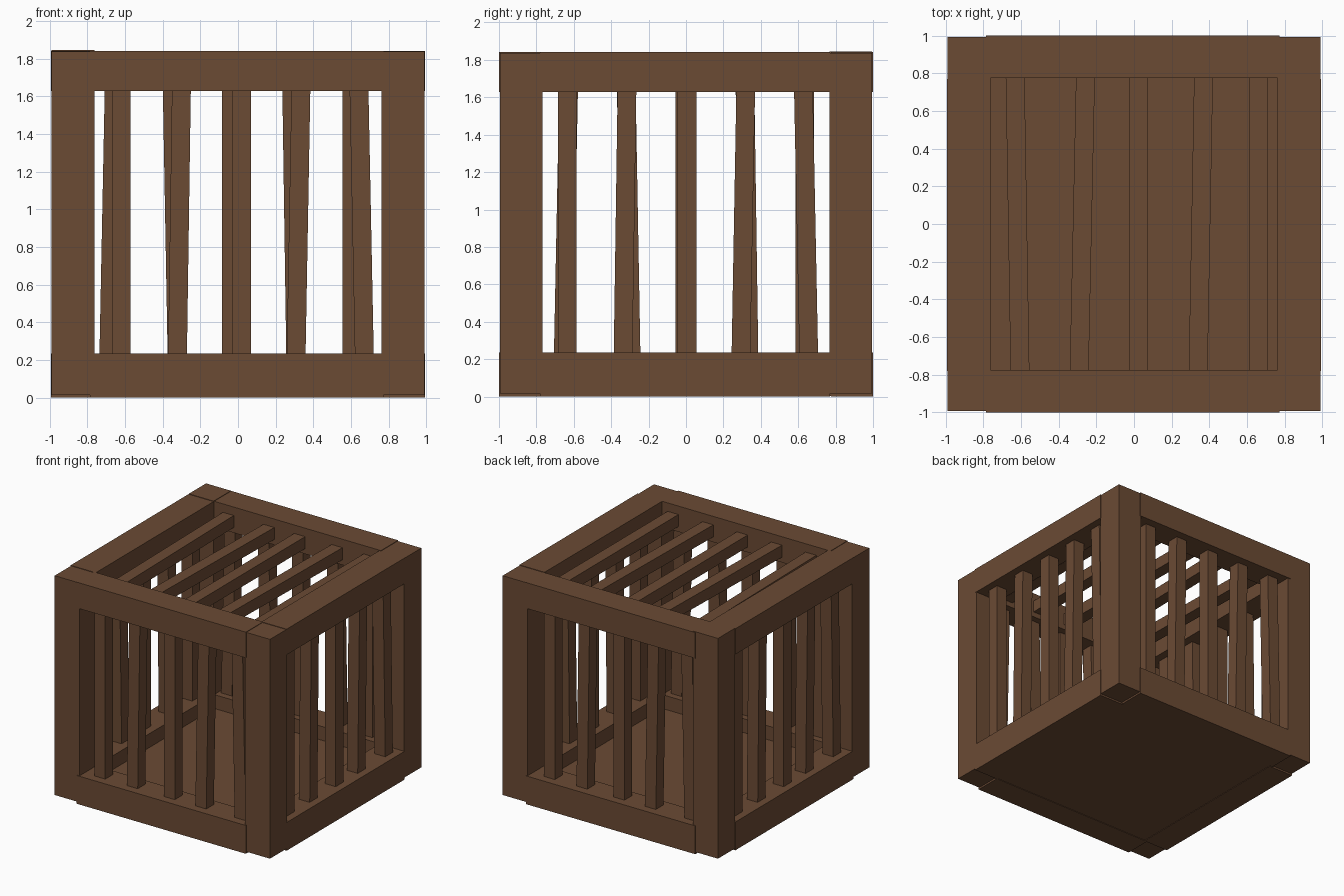
import bpy, bmesh
from mathutils import Vector

if "Cube" in bpy.data.objects:
    bpy.data.objects.remove(bpy.data.objects["Cube"])

# single brown wood colour
wood = bpy.data.materials.new("brown_wood")
wood.diffuse_color = (0.147, 0.069, 0.034, 1)
wood.use_nodes = True
wood.node_tree.nodes["Principled BSDF"].inputs["Base Color"].default_value = wood.diffuse_color


def prism(name, end_a, end_b):
    """Four-sided timber between two quads given in matching order."""
    bm = bmesh.new()
    a = [bm.verts.new(p) for p in end_a]
    b = [bm.verts.new(p) for p in end_b]
    bm.faces.new(a)
    bm.faces.new(b)
    for i in range(4):
        j = (i + 1) % 4
        bm.faces.new((a[i], a[j], b[j], b[i]))
    bmesh.ops.recalc_face_normals(bm, faces=bm.faces)
    me = bpy.data.meshes.new(name)
    bm.to_mesh(me)
    bm.free()
    me.materials.append(wood)
    ob = bpy.data.objects.new(name, me)
    bpy.context.collection.objects.link(ob)
    return ob


def box(name, x0, x1, y0, y1, z0, z1):
    quad = lambda z: [(x0, y0, z), (x1, y0, z), (x1, y1, z), (x0, y1, z)]
    return prism(name, quad(z0), quad(z1))


# corner posts, one slightly taller
for sx in (-1, 1):
    for sy in (-1, 1):
        xs = sorted((sx * 0.762, sx * 0.99))
        ys = sorted((sy * 0.768, sy * 0.994))
        top = 1.846 if (sx, sy) == (-1, 1) else 1.838
        box("corner_post", *xs, *ys, 0.015, top)

# bottom and top rails, standing a hair proud of the posts
for s in (-1, 1):
    for label, z0, z1 in (("bottom_rail", 0.0, 0.235), ("top_rail", 1.628, 1.842)):
        ys = sorted((s * 0.775, s * 1.0))
        box(label, -0.785, 0.772, *ys, z0, z1)
        xs = sorted((s * 0.762, s * 0.993))
        box(label, *xs, -0.78, 0.77, z0, z1)

# floor panel, sunk below the rail tops
box("floor_panel", -0.77, 0.77, -0.78, 0.78, 0.004, 0.12)

# bar centres at lower and upper end of each opening
WALL = [(-0.62, -0.62), (-0.322, -0.30), (0.02, 0.02), (0.308, 0.335), (0.672, 0.642)]
ROOF = [(-0.605, -0.632), (-0.292, -0.257), (0.025, 0.025), (0.34, 0.37), (0.662, 0.662)]
H = 0.05       # half bar thickness
DEPTH = 0.88   # bar distance from the centre


def wall_bars(name, place):
    for lo, hi in WALL:
        ends = []
        for t, z in ((lo, 0.18), (hi, 1.68)):
            ends.append([place(t + a * H, DEPTH + b * H, z)
                         for a, b in ((-1, -1), (1, -1), (1, 1), (-1, 1))])
        prism(name, *ends)


wall_bars("front_bar", lambda t, d, z: Vector((t, -d, z)))
wall_bars("right_bar", lambda t, d, z: Vector((d, t - 0.015, z)))
wall_bars("back_bar", lambda t, d, z: Vector((-t - 0.015, d, z)))
wall_bars("left_bar", lambda t, d, z: Vector((-d, -t + 0.015, z)))

# roof bars running front to back
for lo, hi in ROOF:
    ends = [[(t + a * H, y, 1.722 + b * H)
             for a, b in ((-1, -1), (1, -1), (1, 1), (-1, 1))]
            for t, y in ((lo, -0.82), (hi, 0.82))]
    prism("roof_bar", *ends)
